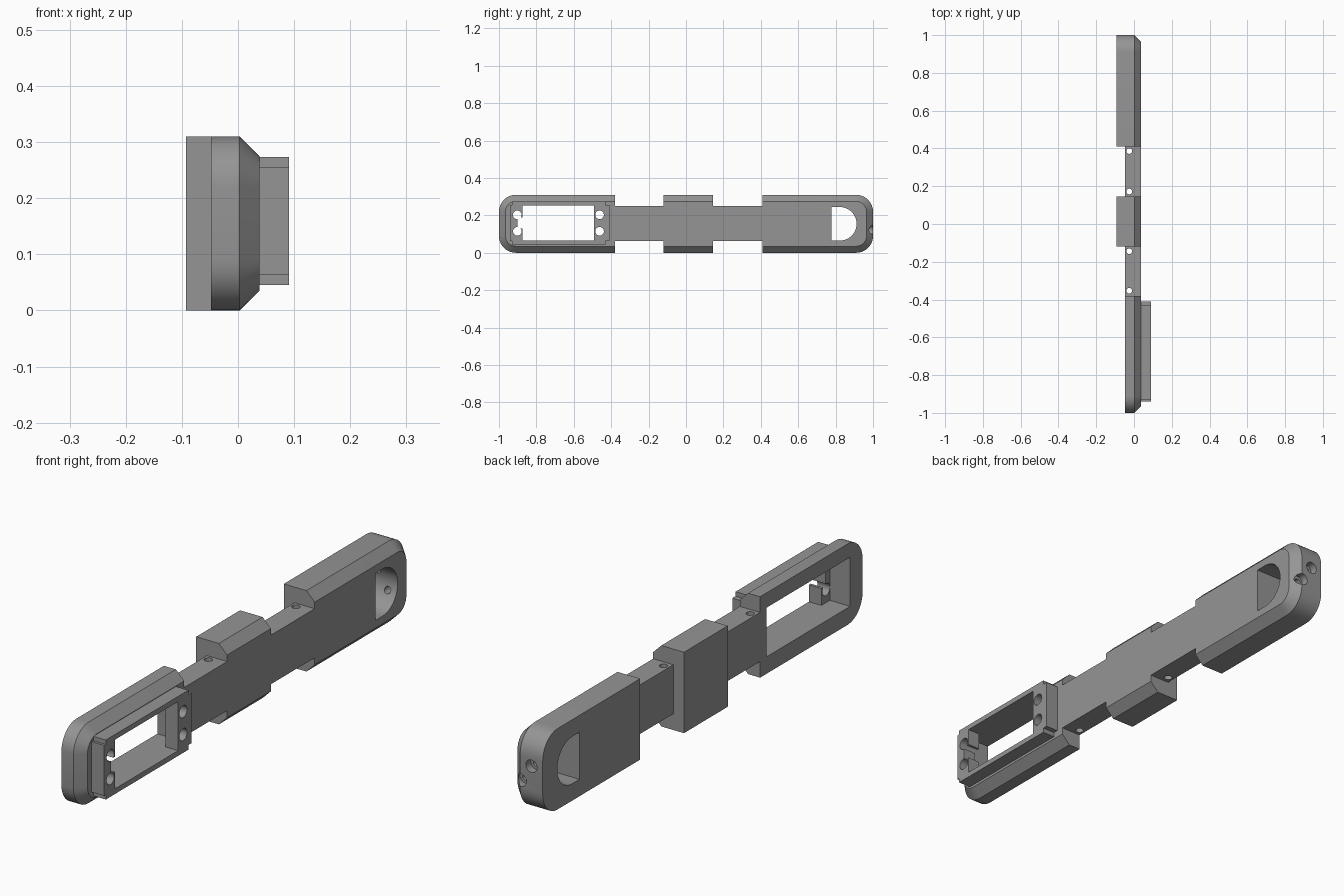
import bpy, bmesh, math
from mathutils import Matrix

if "Cube" in bpy.data.objects:
    bpy.data.objects.remove(bpy.data.objects["Cube"])

grey = bpy.data.materials.new("grey plastic")
grey.diffuse_color = (0.30, 0.30, 0.30, 1)
grey.use_nodes = True
grey.node_tree.nodes["Principled BSDF"].inputs["Base Color"].default_value = grey.diffuse_color
MID, TOP = 0.155, 0.31          # mid height and full height
FACE, EDGE, BEVEL = 0.038, 0.003, 0.035


def finish(name, bm):
    bmesh.ops.recalc_face_normals(bm, faces=bm.faces)
    me = bpy.data.meshes.new(name)
    bm.to_mesh(me)
    bm.free()
    me.materials.append(grey)
    ob = bpy.data.objects.new(name, me)
    bpy.context.collection.objects.link(ob)
    return ob


def loft(name, rings):
    """Closed solid through rings of (x, [(y, z), ...])."""
    bm = bmesh.new()
    loops = [[bm.verts.new((x, y, z)) for y, z in pts] for x, pts in rings]
    n = len(loops[0])
    for a, b in zip(loops, loops[1:]):
        for i in range(n):
            j = (i + 1) % n
            bm.faces.new((a[i], a[j], b[j], b[i]))
    bm.faces.new(loops[0])
    bm.faces.new(loops[-1])
    return finish(name, bm)


def box(name, x, y, z):
    pts = [(y[0], z[0]), (y[1], z[0]), (y[1], z[1]), (y[0], z[1])]
    return loft(name, [(x[0], pts), (x[1], pts)])


def rod(axis, centre, r, length):
    bm = bmesh.new()
    turn = {"x": Matrix.Rotation(math.pi / 2, 4, "Y"),
            "y": Matrix.Rotation(math.pi / 2, 4, "X"),
            "z": Matrix.Identity(4)}[axis]
    bmesh.ops.create_cone(bm, cap_ends=True, segments=32, radius1=r, radius2=r,
                          depth=length, matrix=Matrix.Translation(centre) @ turn)
    return finish("cutter", bm)


def combine(ob, others, op="DIFFERENCE"):
    bpy.context.view_layer.objects.active = ob
    for c in others:
        m = ob.modifiers.new("cut", "BOOLEAN")
        m.operation, m.object, m.solver = op, c, "EXACT"
        bpy.ops.object.modifier_apply(modifier=m.name)
        bpy.data.objects.remove(c)


def outline(flat, tip, inset, radius=0.09):
    """Profile with a square end at y=flat and a rounded end at y=tip."""
    s = 1 if tip > flat else -1
    r = radius - inset
    pts = [(flat, inset)]
    for cz, start in ((radius, -90), (TOP - radius, 0)):
        for k in range(9):
            a = math.radians(start + k * 90 / 8)
            pts.append((tip - s * radius + s * r * math.cos(a), cz + r * math.sin(a)))
    return pts + [(flat, TOP - inset)]


def end_block(name, back, flat, tip):
    full = outline(flat, tip, 0)
    return loft(name, [(back, full), (EDGE, full), (FACE, outline(flat, tip, BEVEL))])


# Front block with the rectangular window
front = end_block("front_block", -0.048, -0.38, -1)
combine(front, [box("cutter", (-0.2, 0.2), (-0.925, -0.42), (0.065, 0.253))])

# Raised mounting frame with end tabs, screw holes and cable notch
frame = box("mounting_frame", (FACE, 0.091), (-0.93, -0.43), (0.045, 0.273))
combine(frame, [box("tongue", (FACE, 0.091), (-0.94, -0.41), (0.063, 0.256))], "UNION")
combine(frame, [box("cutter", (0, 0.2), (-0.874, -0.492), (0.065, 0.253)),
                box("cutter", (0, 0.2), (-0.90, -0.85), (0.13, 0.188))])
combine(frame, [rod("x", (0.06, y, z), 0.023, 0.2)
                for y in (-0.902, -0.462) for z in (0.115, 0.203)])

# Middle block
ends = (-0.12, 0.145)


def strip(i):
    return [(ends[0], i), (ends[1], i), (ends[1], TOP - i), (ends[0], TOP - i)]


middle = loft("middle_block", [(-0.093, strip(0)), (EDGE, strip(0)), (FACE, strip(BEVEL))])

# Rear block with D-shaped opening and two counterbored screw holes in its tip
rear = end_block("rear_block", -0.093, 0.41, 1)
arc = [(0.822 + 0.09 * math.cos(a), MID + 0.09 * math.sin(a))
       for a in (math.radians(-90 + 7.5 * k) for k in range(25))]
d_shape = [(0.778, MID - 0.09)] + arc + [(0.778, MID + 0.09)]
combine(rear, [loft("cutter", [(-0.2, d_shape), (0.2, d_shape)])])
for x, z in ((-0.045, 0.187), (0.0, 0.122)):
    combine(rear, [rod("y", (x, 0.95, z), 0.013, 0.2), rod("y", (x, 1.0, z), 0.024, 0.06)])

# Connecting bars with vertical pin holes
for name, y0, y1 in (("front_bar", -0.38, -0.12), ("rear_bar", 0.145, 0.41)):
    bar = box(name, (-0.048, FACE), (y0, y1), (0.062, 0.25))
    combine(bar, [rod("z", (-0.025, y, MID), 0.015, 0.5) for y in (y0 + 0.027, y1 - 0.024)])

for ob in list(bpy.context.scene.objects):
    bpy.ops.object.select_all(action="DESELECT")
    ob.select_set(True)
    bpy.context.view_layer.objects.active = ob
    bpy.ops.object.shade_smooth_by_angle(angle=math.radians(30))
